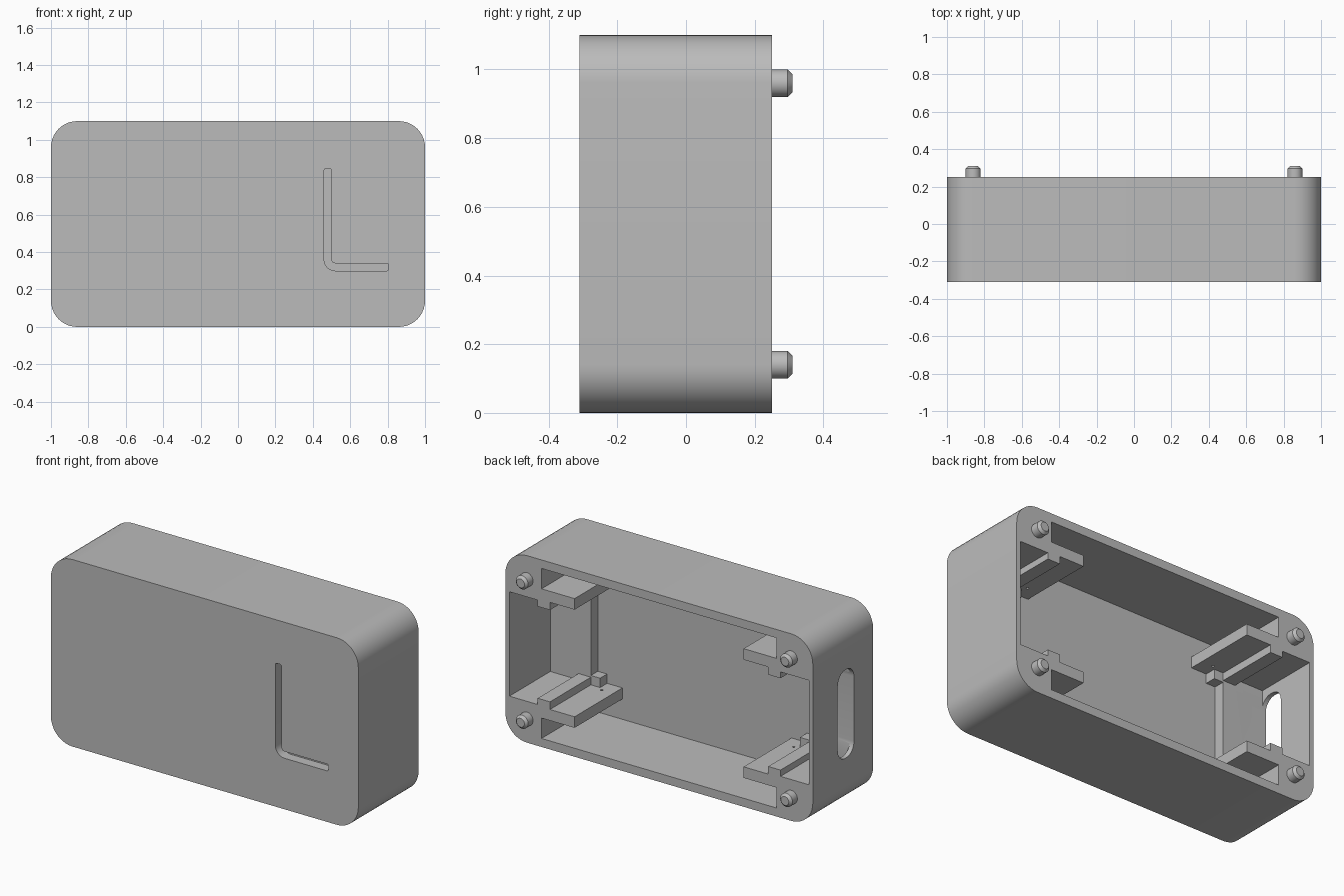
import bpy, bmesh, math
from mathutils import Vector

if "Cube" in bpy.data.objects:
    bpy.data.objects.remove(bpy.data.objects["Cube"])

grey = bpy.data.materials.new("grey_plastic")
grey.diffuse_color = (0.5, 0.5, 0.5, 1)
grey.use_nodes = True
grey.node_tree.nodes["Principled BSDF"].inputs["Base Color"].default_value = grey.diffuse_color


def prism(name, pts, a, b, axis="y"):
    """Extrude a 2D outline: (x, z) along y, (y, z) along x or (x, y) along z."""
    place = {"y": lambda p, t: (p[0], t, p[1]),
             "x": lambda p, t: (t, p[0], p[1]),
             "z": lambda p, t: (p[0], p[1], t)}[axis]
    bm = bmesh.new()
    lo = [bm.verts.new(place(p, a)) for p in pts]
    hi = [bm.verts.new(place(p, b)) for p in pts]
    n = len(pts)
    bm.faces.new(lo)
    bm.faces.new(hi)
    for i in range(n):
        bm.faces.new((lo[i], lo[(i + 1) % n], hi[(i + 1) % n], hi[i]))
    bmesh.ops.recalc_face_normals(bm, faces=bm.faces)
    me = bpy.data.meshes.new(name)
    bm.to_mesh(me)
    bm.free()
    me.materials.append(grey)
    ob = bpy.data.objects.new(name, me)
    bpy.context.collection.objects.link(ob)
    return ob


def rounded(corners, seg=10):
    """Outline from (x, y, radius) corners, each rounded by an arc."""
    out = []
    for i, (x, y, r) in enumerate(corners):
        c = Vector((x, y))
        u = (Vector(corners[i - 1][:2]) - c).normalized()
        w = (Vector(corners[(i + 1) % len(corners)][:2]) - c).normalized()
        mid = c + (u + w) * r              # right-angled corners only
        for k in range(seg + 1):
            t = math.pi / 2 * k / seg
            out.append(mid - w * r * math.cos(t) - u * r * math.sin(t))
    return out


def rect(x0, x1, y0, y1, r):
    return rounded([(x0, y0, r), (x1, y0, r), (x1, y1, r), (x0, y1, r)])


def circle(x, y, r, n=12):
    return [(x + r * math.cos(2 * math.pi * i / n),
             y + r * math.sin(2 * math.pi * i / n)) for i in range(n)]


def four_way(quarter):
    """Mirror a bottom-right quarter outline in x and about mid height."""
    right = quarter + [(x, 1.1 - z) for x, z in reversed(quarter)]
    return right + [(-x, z) for x, z in reversed(right)]


def cut(ob, cutter):
    cutter.hide_render = True
    m = ob.modifiers.new("cut", "BOOLEAN")
    m.operation, m.solver, m.object = "DIFFERENCE", "EXACT", cutter
    bpy.context.view_layer.objects.active = ob
    bpy.ops.object.modifier_apply(modifier=m.name)
    bpy.data.objects.remove(cutter)


def smooth(ob):
    bpy.ops.object.select_all(action="DESELECT")
    ob.select_set(True)
    bpy.context.view_layer.objects.active = ob
    bpy.ops.object.shade_smooth_by_angle(angle=math.radians(30))


# Case body
case = prism("case", rect(-1, 1, 0, 1.1, 0.14), -0.31, 0.25)

# Cavity: main space leaving corner posts, shelves, ridges and thin end walls
shelf = [(0.765, 0.05), (0.765, 0.17), (0.55, 0.17), (0.55, 0.235)]
upper = shelf + [(0.71, 0.235), (0.71, 0.28), (0.79, 0.28), (0.79, 0.243),
                 (0.974, 0.243)]
cut(case, prism("upper_cavity", four_way(upper), -0.13, 0.4))
# Deeper floor, leaving end pads and the small stop blocks on the shelves
lower = shelf + [(0.65, 0.235), (0.65, 0.29), (0.71, 0.29)]
cut(case, prism("lower_cavity", four_way(lower), -0.195, 0.0))

# Slot through the left end wall
cut(case, prism("end_slot", rect(-0.133, 0.018, 0.29, 0.81, 0.07), -1.1, -0.9, "x"))

# Bent groove in the front face
groove = rounded([(0.46, 0.30, 0.06), (0.805, 0.30, 0.01), (0.805, 0.34, 0.01),
                  (0.50, 0.34, 0.02), (0.50, 0.845, 0.01), (0.46, 0.845, 0.01)], 6)
cut(case, prism("front_groove", groove, -0.4, -0.25))

# Tiny pilot holes in the shelves
for sx in (-1, 1):
    for z in (0.235, 0.865):
        cut(case, prism("pilot_hole", circle(sx * 0.625, -0.11, 0.007),
                        z - 0.03, z + 0.03, "z"))
smooth(case)

# Locating pegs with chamfered tips
for sx, side in ((-1, "left"), (1, "right")):
    for z, level in ((0.14, "bottom"), (0.96, "top")):
        peg = prism(f"peg_{level}_{side}", circle(sx * 0.86, z, 0.04, 32), 0.24, 0.31)
        bm = bmesh.new()
        bm.from_mesh(peg.data)
        rim = [e for e in bm.edges if all(v.co.y > 0.3 for v in e.verts)]
        bmesh.ops.bevel(bm, geom=rim, offset=0.014, segments=1, affect="EDGES")
        bm.to_mesh(peg.data)
        bm.free()
        smooth(peg)
